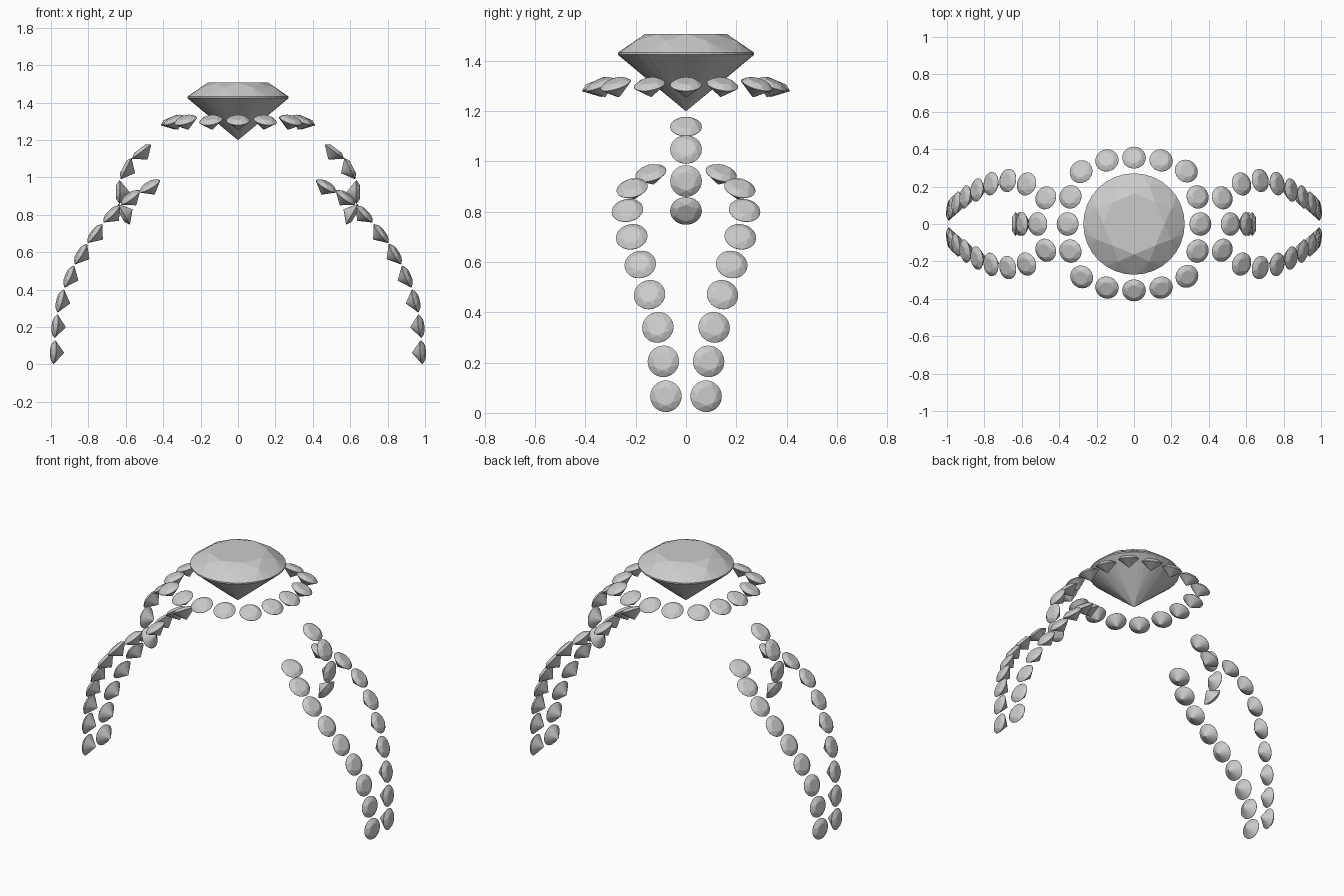
import bpy, bmesh, math
from mathutils import Vector

if "Cube" in bpy.data.objects:
    bpy.data.objects.remove(bpy.data.objects["Cube"])

BIG, SMALL = 0.271, 0.063


def ring(n, r, z, off=0.0):
    return [(r * math.cos(2 * math.pi * (i + off) / n),
             r * math.sin(2 * math.pi * (i + off) / n), z) for i in range(n)]


# Unit brilliant-cut stone, girdle at z = 0
def brilliant_mesh():
    pts = ring(8, 0.60, 0.29)             # table
    pts += ring(8, 0.80, 0.19, 0.5)       # kite corners
    pts += ring(32, 1.0, 0.015) + ring(32, 1.0, -0.015)   # girdle
    pts += ring(8, 0.2, -0.69, 0.5)       # pavilion break
    pts.append((0, 0, -0.845))            # culet
    bm = bmesh.new()
    for p in pts:
        bm.verts.new(p)
    bmesh.ops.convex_hull(bm, input=bm.verts[:])
    bmesh.ops.dissolve_limit(bm, angle_limit=math.radians(1),
                             verts=bm.verts[:], edges=bm.edges[:])
    bmesh.ops.recalc_face_normals(bm, faces=bm.faces[:])
    me = bpy.data.meshes.new("brilliant_cut")
    bm.to_mesh(me)
    bm.free()
    return me


GEM = brilliant_mesh()


def stone(name, loc, normal, radius=SMALL):
    ob = bpy.data.objects.new(name, GEM)
    bpy.context.collection.objects.link(ob)
    ob.location = loc
    ob.scale = (radius,) * 3
    ob.rotation_euler = Vector(normal).to_track_quat('Z', 'Y').to_euler()
    return ob


# Centre stone
stone("centre_stone", (0, 0, 1.428), (0, 0, 1), BIG)

# Cushion-shaped halo, stones tilted outwards
tilt = math.radians(23)
quarter = [(0.355, 0), (0.34, 0.145), (0.28, 0.283), (0.145, 0.34)]
for k in range(4):
    c, s = round(math.cos(k * math.pi / 2)), round(math.sin(k * math.pi / 2))
    for x, y in quarter:
        p = Vector((c * x - s * y, s * x + c * y, 0))
        n = p.normalized() * math.sin(tilt)
        stone("halo_stone", (p.x, p.y, 1.304), (n.x, n.y, math.cos(tilt)))

# Split band: one strand of stones, mirrored to four
strand = [(0.982, 0.08, 0.066), (0.973, 0.09, 0.205), (0.948, 0.112, 0.34),
          (0.902, 0.145, 0.47), (0.84, 0.182, 0.59), (0.765, 0.216, 0.70),
          (0.675, 0.233, 0.805), (0.575, 0.214, 0.893), (0.472, 0.14, 0.953)]
lean = [0.15, 0.15, 0.15, 0.14, 0.13, 0.12, 0.14, 0.2, 0.22]
for i, p in enumerate(strand):
    a, b = strand[max(i - 1, 0)], strand[min(i + 1, len(strand) - 1)]
    t = Vector((b[0] - a[0], 0, b[2] - a[2])).normalized()
    for sx in (1, -1):
        for sy in (1, -1):
            stone("band_stone", (sx * p[0], sy * p[1], p[2]),
                  (sx * t.z, sy * lean[i], -t.x))

# Scroll of stones between the split strands on each shoulder
scroll = [((0.515, 1.138), (0.6, 0.8)), ((0.598, 1.047), (0.89, 0.45)),
          ((0.633, 0.922), (1, 0.0)), ((0.61, 0.803), (0.86, -0.5))]
for (x, z), (nx, nz) in scroll:
    for sx in (1, -1):
        stone("shoulder_stone", (sx * x, 0, z), (sx * nx, 0, nz))
